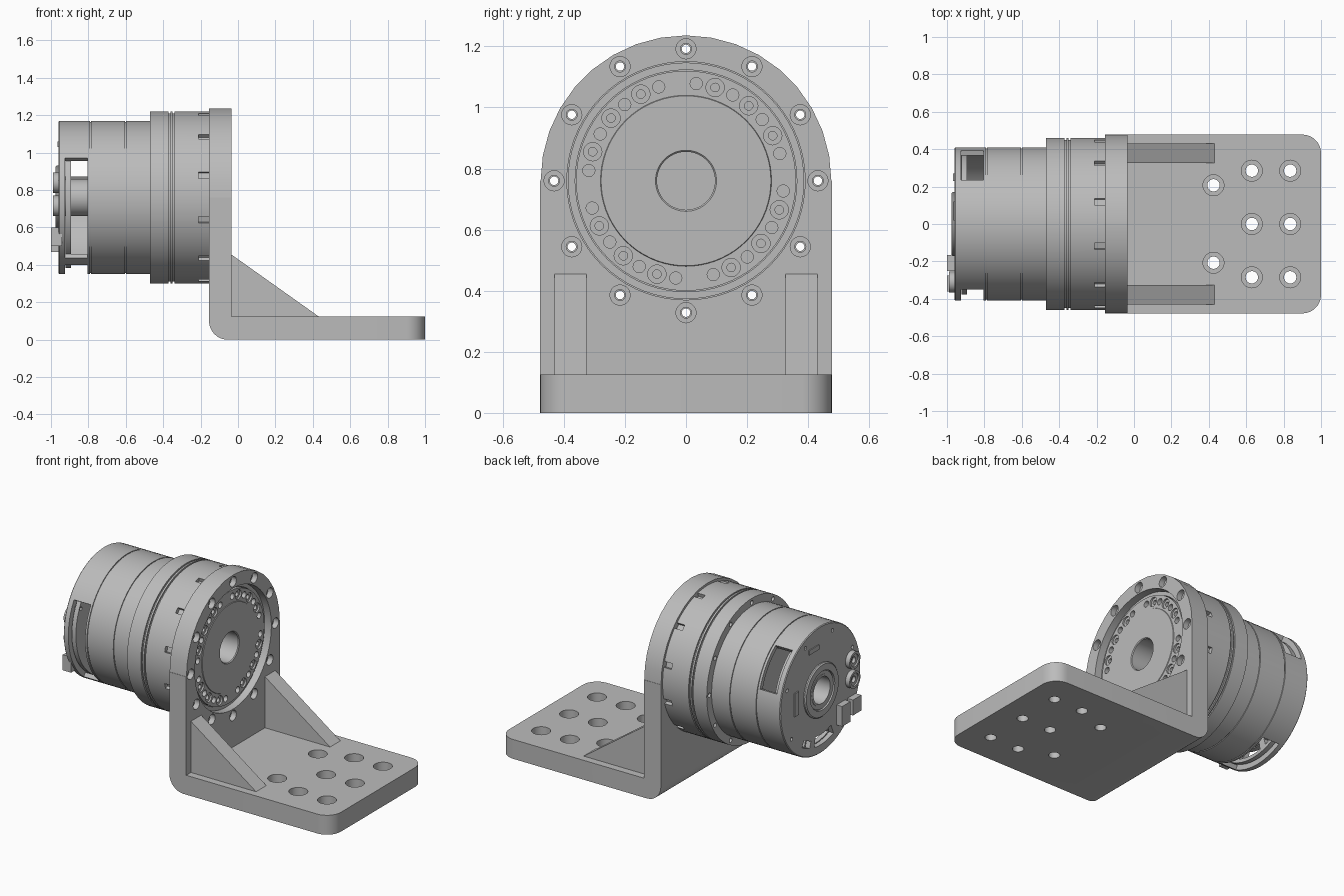
import bpy, bmesh
from math import sin, cos, pi, radians
from mathutils import Matrix, Vector

if "Cube" in bpy.data.objects:
    bpy.data.objects.remove(bpy.data.objects["Cube"])

metal = bpy.data.materials.new("light_grey_metal")
metal.use_nodes = True
GREY = (0.5, 0.5, 0.5, 1)
metal.diffuse_color = GREY
metal.node_tree.nodes["Principled BSDF"].inputs["Base Color"].default_value = GREY

AXIS_Z = 0.76     # height of the motor axis
HALF = 0.478      # half width of the bracket
# Local (u, v, height) to world
YZ = Matrix(((0, 0, 1, 0), (1, 0, 0, 0), (0, 1, 0, 0), (0, 0, 0, 1)))
XZ = Matrix(((1, 0, 0, 0), (0, 0, 1, 0), (0, 1, 0, 0), (0, 0, 0, 1)))
XY = Matrix.Identity(4)
MOTOR = Matrix.Translation((0, 0, AXIS_Z)) @ YZ


def around(angle, r):
    """Axis frame shifted to a point on a circle round the motor axis."""
    a = radians(angle)
    return Matrix.Translation((0, r * cos(a), r * sin(a))) @ MOTOR


def lathe(bm, profile, frame, seg=72, tube=False):
    """Spin (height, radius) points; capped solid, or closed tube."""
    rings = []
    for h, r in profile:
        rings.append([bm.verts.new(frame @ Vector((r * cos(2 * pi * i / seg), r * sin(2 * pi * i / seg), h)))
                      for i in range(seg)])
    pairs = list(zip(rings, rings[1:]))
    if tube:
        pairs.append((rings[-1], rings[0]))
    else:
        bm.faces.new(rings[0])
        bm.faces.new(rings[-1])
    for a, b in pairs:
        for i in range(seg):
            j = (i + 1) % seg
            bm.faces.new((a[i], a[j], b[j], b[i]))


def prism(bm, points, h0, h1, frame):
    low = [bm.verts.new(frame @ Vector((u, v, h0))) for u, v in points]
    high = [bm.verts.new(frame @ Vector((u, v, h1))) for u, v in points]
    bm.faces.new(low)
    bm.faces.new(high)
    for i in range(len(points)):
        j = (i + 1) % len(points)
        bm.faces.new((low[i], low[j], high[j], high[i]))


def rect(u0, u1, v0, v1):
    return [(u0, v0), (u1, v0), (u1, v1), (u0, v1)]


def arc(r, a0, a1, n=16, cu=0, cv=0):
    angles = [radians(a0 + (a1 - a0) * i / n) for i in range(n + 1)]
    return [(cu + r * cos(a), cv + r * sin(a)) for a in angles]


def sector(r0, r1, a0, a1):
    return arc(r0, a0, a1) + arc(r1, a1, a0)


def make(name, bm):
    bmesh.ops.recalc_face_normals(bm, faces=bm.faces[:])
    mesh = bpy.data.meshes.new(name)
    bm.to_mesh(mesh)
    bm.free()
    mesh.materials.append(metal)
    ob = bpy.data.objects.new(name, mesh)
    bpy.context.collection.objects.link(ob)
    return ob


def finish(ob, cutter_bm=None):
    bpy.ops.object.select_all(action='DESELECT')
    ob.select_set(True)
    bpy.context.view_layer.objects.active = ob
    if cutter_bm:
        cutter = make("cutter", cutter_bm)
        cutter.hide_render = True
        mod = ob.modifiers.new("cut", 'BOOLEAN')
        mod.operation, mod.solver, mod.object = 'DIFFERENCE', 'EXACT', cutter
        bpy.ops.object.modifier_apply(modifier=mod.name)
        bpy.data.objects.remove(cutter)
    bpy.ops.object.shade_smooth_by_angle(angle=radians(30))


def turned(name, profile, cutter_bm=None, tube=True, frame=MOTOR, seg=72):
    bm = bmesh.new()
    lathe(bm, profile, frame, seg, tube)
    finish(make(name, bm), cutter_bm)


def block(name, points, h0, h1, frame):
    bm = bmesh.new()
    prism(bm, points, h0, h1, frame)
    finish(make(name, bm))


# Angle bracket: L profile with rounded heel and rounded front corners
bm = bmesh.new()
heel = arc(0.1, 180, 270, 8, -0.055, 0.1)
prism(bm, heel + [(1, 0), (1, 0.125), (-0.035, 0.125), (-0.035, 1.235), (-0.155, 1.235)], -HALF, HALF, XZ)
corners = [e for e in bm.edges if all(v.co.x > 0.99 for v in e.verts)
           and abs(e.verts[0].co.y - e.verts[1].co.y) < 0.01]
bmesh.ops.bevel(bm, geom=corners, offset=0.1, segments=8, profile=0.5, affect='EDGES')
bracket = make("angle_bracket", bm)

# Arched top, motor opening, flange holes and base holes
cut = bmesh.new()
prism(cut, [(-0.6, 0), (-0.6, 0.6), (0.6, 0.6), (0.6, 0)] + arc(0.476, 0, 180, 18), -0.3, 0.1, MOTOR)
lathe(cut, [(-0.3, 0.39), (0.1, 0.39)], MOTOR)
for k in range(12):
    lathe(cut, [(-0.3, 0.018), (-0.07, 0.018), (-0.07, 0.033), (0.1, 0.033)], around(30 * k, 0.432), 20)
for x, y in [(0.425, 0.207), (0.425, -0.207)] + [(x, y) for x in (0.63, 0.835) for y in (-0.285, 0, 0.285)]:
    lathe(cut, [(-0.1, 0.033), (0.06, 0.033), (0.06, 0.056), (0.3, 0.056)],
          Matrix.Translation((x, y, 0)), 28)
finish(bracket, cut)

# Triangular stiffeners
for name, y in (("front_gusset", -0.43), ("back_gusset", 0.325)):
    block(name, [(-0.035, 0.125), (0.43, 0.125), (-0.035, 0.455)], y, y + 0.105, XZ)

# Wide motor flange with grooves, edge notches and screw holes
cut = bmesh.new()
for k in range(12):
    lathe(cut, [(-0.6, 0.014), (-0.1, 0.014)], around(30 * k, 0.432), 14)
    spin = Matrix.Rotation(radians(15 + 30 * k), 4, 'Z')
    prism(cut, rect(0.435, 0.5, -0.018, 0.018), -0.21, -0.1, MOTOR @ spin)
turned("motor_flange", [(-0.47, 0.095), (-0.47, 0.46), (-0.372, 0.46), (-0.372, 0.45), (-0.362, 0.45),
                        (-0.362, 0.46), (-0.35, 0.46), (-0.35, 0.45), (-0.34, 0.45), (-0.34, 0.46),
                        (-0.155, 0.46), (-0.155, 0.095)], cut)

# Output side: bearing ring and bolt-pattern disc
turned("bearing_ring", [(-0.155, 0.363), (-0.155, 0.387), (-0.08, 0.387), (-0.08, 0.363)])
cut = bmesh.new()
for quarter in range(4):
    for k in range(7):
        frame = around(84 + 90 * quarter - 11.3 * k, 0.32)
        if k % 2:
            lathe(cut, [(-0.11, 0.014), (-0.075, 0.014), (-0.075, 0.03), (0, 0.03)], frame, 20)
        else:
            lathe(cut, [(-0.1, 0.02), (0, 0.02)], frame, 16)
turned("output_disc", [(-0.155, 0.095), (-0.155, 0.36), (-0.064, 0.36), (-0.064, 0.28),
                       (-0.06, 0.278), (-0.06, 0.1), (-0.065, 0.095)], cut)

# Narrow motor body with seam grooves
turned("motor_body", [(-0.80, 0.095), (-0.80, 0.41), (-0.792, 0.41), (-0.792, 0.404), (-0.786, 0.404),
                      (-0.786, 0.41), (-0.604, 0.41), (-0.604, 0.404), (-0.598, 0.404), (-0.598, 0.41),
                      (-0.47, 0.41), (-0.47, 0.095)])
turned("bore_plug", [(-0.56, 0.096), (-0.48, 0.096)], tube=False)

# Rear cover shell with side windows, closed by a slotted cap
cut = bmesh.new()
for a0, a1 in ((16, 55), (-118, -62), (149, 232)):
    prism(cut, sector(0.33, 0.5, a0, a1), -0.925, -0.805, MOTOR)
turned("rear_shell", [(-0.93, 0.382), (-0.93, 0.41), (-0.80, 0.41), (-0.80, 0.382)], cut)


def cap_slots():
    bm = bmesh.new()
    prism(bm, sector(0.29, 0.355, -112, -80), -1.1, -0.85, MOTOR)
    prism(bm, sector(0.31, 0.355, -72, -58), -1.1, -0.85, MOTOR)
    for a in (20, 65, 110, 155, 325):
        lathe(bm, [(-1.1, 0.012), (-0.85, 0.012)], around(a, 0.36), 12)
    return bm


turned("rear_cap", [(-0.96, 0.1), (-0.96, 0.405), (-0.955, 0.41), (-0.928, 0.41), (-0.928, 0.1)], cap_slots())
turned("circuit_board", [(-0.922, 0.1), (-0.922, 0.378), (-0.893, 0.378), (-0.893, 0.1)], cap_slots())
turned("hollow_shaft", [(-0.97, 0.085), (-0.97, 0.1), (-0.79, 0.1), (-0.79, 0.085)])
turned("rear_boss", [(-0.975, 0.125), (-0.975, 0.165), (-0.968, 0.172), (-0.95, 0.172), (-0.95, 0.125)])
turned("rear_bearing", [(-0.968, 0.1), (-0.968, 0.12), (-0.95, 0.12), (-0.95, 0.1)])

# Rear connectors
for name, dz in (("upper_round_connector", 0.08), ("lower_round_connector", -0.045)):
    turned(name, [(-0.99, 0.04), (-0.99, 0.055), (-0.93, 0.055), (-0.93, 0.0), (-0.975, 0.0), (-0.975, 0.04)][:3]
           + [(-0.93, 0.02), (-0.98, 0.02), (-0.98, 0.04)],
           frame=Matrix.Translation((0, -0.31, dz)) @ MOTOR, seg=28)
for k, y in enumerate((-0.36, -0.25)):
    block(f"plug_socket_{k + 1}", rect(y, y + 0.085, -0.29 + 0.03 * (1 - k), -0.16), -1.0, -0.94, MOTOR)
block("flat_socket", rect(0.23, 0.27, -0.07, 0.08), -0.968, -0.95, MOTOR)
block("small_socket", rect(0.02, 0.12, 0.27, 0.3), -0.966, -0.95, MOTOR)
